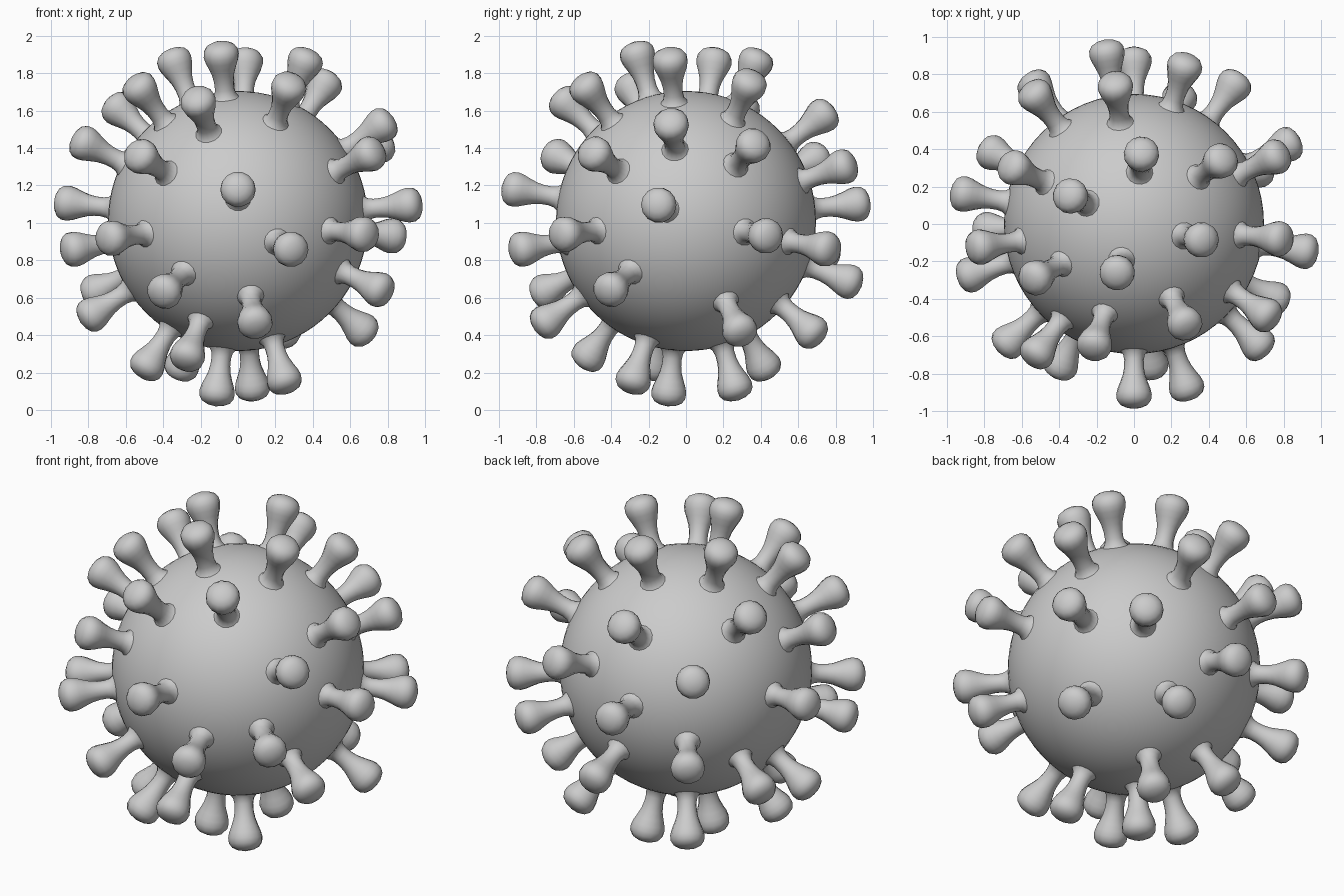
import bpy, bmesh, math
from mathutils import Vector, Matrix

if "Cube" in bpy.data.objects:
    bpy.data.objects.remove(bpy.data.objects["Cube"])

CENTRE = Vector((0, 0, 1.01))
RADIUS = 0.695

# spike directions from the body centre
DIRS = [
    # front
    (0, -.92, .17), (.28, -.87, -.15), (.09, -.75, -.54), (-.39, -.75, -.375),
    (-.66, -.62, -.09), (-.51, -.68, .34), (-.21, -.64, .63), (.27, -.53, .71),
    (.71, -.49, .36), (.66, -.64, -.07), (-.27, -.52, -.72),
    # left
    (-.91, .16, .095), (-.8, -.12, .405), (-.87, -.27, -.15), (-.78, -.03, -.5),
    (-.765, .385, -.38), (-.64, .3, .6), (-.53, -.29, .715),
    # top
    (-.34, .15, .855), (-.09, -.26, .89), (.04, .375, .855), (.36, -.085, .855),
    (.46, .335, .725),
    # right
    (.78, -.08, .52), (.77, .365, .41), (.91, -.145, .085), (.83, .43, -.08),
    (.75, -.4, -.365), (.66, .285, -.58),
    # bottom
    (.245, -.28, -.845), (.075, .255, -.87), (-.11, -.09, -.9),
    (-.3, .415, -.775), (-.48, -.17, -.765),
    # back
    (.25, .69, -.61), (-.1, .74, .57), (-.53, .69, .33), (.27, .84, .29),
    (-.145, .915, .09), (.54, .75, -.15), (0, .86, -.32), (-.53, .74, -.17),
]

# spike profile: (distance from centre, radius), flared base to domed club head
PROFILE = [(.675, .085), (.693, .07), (.71, .058), (.74, .052), (.78, .053),
           (.82, .06), (.86, .074), (.895, .088), (.925, .095), (.955, .092),
           (.98, .075), (.995, .045)]
TIP = 1.003
SIDES = 14


def finish(bm, name):
    bmesh.ops.recalc_face_normals(bm, faces=bm.faces)
    for f in bm.faces:
        f.smooth = True
    me = bpy.data.meshes.new(name)
    bm.to_mesh(me)
    bm.free()
    ob = bpy.data.objects.new(name, me)
    ob.location = CENTRE
    bpy.context.collection.objects.link(ob)
    return ob


# round body
bm = bmesh.new()
bmesh.ops.create_uvsphere(bm, u_segments=64, v_segments=40, radius=RADIUS)
finish(bm, "body")

# one shared lathed spike mesh along +z
bm = bmesh.new()
rings = []
for h, r in PROFILE:
    rings.append([bm.verts.new((r * math.cos(2 * math.pi * k / SIDES),
                                r * math.sin(2 * math.pi * k / SIDES), h))
                  for k in range(SIDES)])
for lo, hi in zip(rings, rings[1:]):
    for k in range(SIDES):
        n = (k + 1) % SIDES
        bm.faces.new((lo[k], lo[n], hi[n], hi[k]))
tip = bm.verts.new((0, 0, TIP))
for k in range(SIDES):
    bm.faces.new((rings[-1][k], rings[-1][(k + 1) % SIDES], tip))
first = finish(bm, "spike")

# spread the spikes over the body
for i, d in enumerate(DIRS):
    ob = first if i == 0 else bpy.data.objects.new("spike_%02d" % i, first.data)
    if i:
        bpy.context.collection.objects.link(ob)
    rot = Vector(d).to_track_quat('Z', 'Y').to_matrix().to_4x4()
    ob.matrix_world = Matrix.Translation(CENTRE) @ rot
